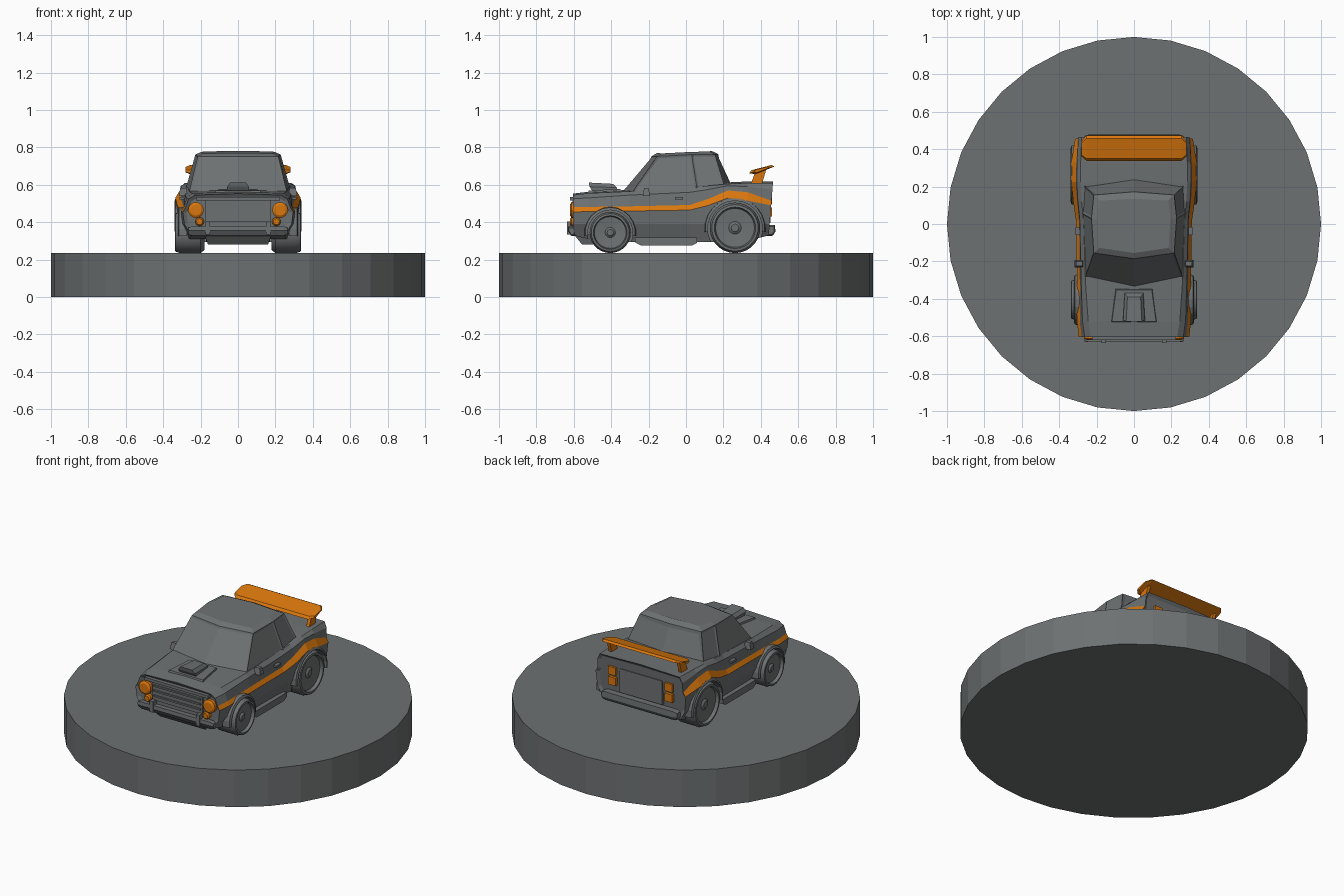
import bpy, bmesh, math
from mathutils import Vector

if "Cube" in bpy.data.objects:
    bpy.data.objects.remove(bpy.data.objects["Cube"])


def material(name, rgb):
    m = bpy.data.materials.new(name)
    m.diffuse_color = (*rgb, 1)
    m.use_nodes = True
    m.node_tree.nodes["Principled BSDF"].inputs["Base Color"].default_value = m.diffuse_color
    return m


GREY = material("stone grey", (0.155, 0.167, 0.170))
ORANGE = material("orange", (0.70, 0.185, 0.004))


def loft(name, rings, mat=GREY, mirror=False, smooth=False, post=None):
    """Skin closed rings of equal length and cap both ends."""
    bm = bmesh.new()
    vs = [[bm.verts.new(p) for p in r] for r in rings]
    n = len(rings[0])
    for a, b in zip(vs, vs[1:]):
        for i in range(n):
            f = bm.faces.new((a[i], a[(i + 1) % n], b[(i + 1) % n], b[i]))
            f.tag = False
    caps = [bm.faces.new(vs[0]), bm.faces.new(vs[-1])]
    bmesh.ops.recalc_face_normals(bm, faces=bm.faces[:])
    bm.faces.ensure_lookup_table()
    if post:
        post(bm, caps, n)
    me = bpy.data.meshes.new(name)
    bm.to_mesh(me)
    bm.free()
    ob = bpy.data.objects.new(name, me)
    bpy.context.collection.objects.link(ob)
    me.materials.append(mat)
    if mirror:
        ob.modifiers.new("mirror", 'MIRROR')
    if smooth:
        bpy.ops.object.select_all(action='DESELECT')
        ob.select_set(True)
        bpy.context.view_layer.objects.active = ob
        bpy.ops.object.shade_smooth_by_angle(angle=math.radians(35))
    return ob


def box(name, x, y, z, mat=GREY, taper=0.0, mirror=False):
    """Box from ranges; taper shrinks the top."""
    def ring(zz, t):
        return [(x[0] + t, y[0] + t, zz), (x[1] - t, y[0] + t, zz),
                (x[1] - t, y[1] - t, zz), (x[0] + t, y[1] - t, zz)]
    return loft(name, [ring(z[0], 0), ring(z[1], taper)], mat, mirror)


def circle_x(x, y, z, r, n=28):
    return [(x, y + r * math.cos(2 * math.pi * i / n), z + r * math.sin(2 * math.pi * i / n)) for i in range(n)]


def circle_y(x, y, z, r, n=16):
    return [(x + r * math.cos(2 * math.pi * i / n), y, z + r * math.sin(2 * math.pi * i / n)) for i in range(n)]


def extrude_x(name, profile, x0, x1, mat=GREY, mirror=False, end=0.02, shrink=0.7):
    """Side profile (y, z) run along x with narrowed ends."""
    cy = sum(p[0] for p in profile) / len(profile)
    cz = sum(p[1] for p in profile) / len(profile)
    def ring(x, s):
        return [(x, cy + (y - cy) * s, cz + (z - cz) * s) for y, z in profile]
    return loft(name, [ring(x0, shrink), ring(x0 + end, 1), ring(x1 - end, 1), ring(x1, shrink)], mat, mirror)


# round display base
loft("display_base", [[(math.sin(math.tau * i / 32), math.cos(math.tau * i / 32), z) for i in range(32)]
                      for z in (0, 0.235)])

# car body: y, half width, stripe bottom, stripe top, shoulder, deck height, deck half width, underside
STATIONS = [
    (-.605, .295, .455, .480, .525, .545, .230, .33),
    (-.520, .305, .457, .482, .530, .555, .245, .31),
    (-.300, .305, .460, .485, .545, .565, .260, .295),
    (.020, .310, .465, .492, .560, .585, .270, .295),
    (.120, .325, .490, .525, .575, .595, .280, .295),
    (.225, .335, .530, .570, .595, .605, .285, .295),
    (.330, .335, .515, .560, .590, .610, .285, .30),
    (.465, .315, .490, .515, .575, .610, .280, .33)]


def body_ring(y, w, sb, st, sh, top, dx, bot):
    x4 = w - 0.6 * (st - sb)
    half = [(0, bot), (w - .045, bot), (w - .008, .39), (w, sb), (x4, st),
            ((x4 + dx) / 2 + .008, sh), (dx, top), (0, top + .008)]
    full = half + [(-x, z) for x, z in half[-2:0:-1]]
    lean = 0.08 if y > .4 else 0
    return [(x, y + lean * (z - .61), z) for x, z in full]


def paint_body(bm, caps, n):
    # the side stripe is one row of the skin on each side
    for i, f in enumerate(bm.faces[:-2]):
        if i % n in (3, 10):
            f.material_index = 1
    # recessed nose and tail panels
    bmesh.ops.inset_individual(bm, faces=caps, thickness=.02, depth=-.012)


body = loft("car_body", [body_ring(*s) for s in STATIONS], post=paint_body)
body.data.materials.append(ORANGE)

# wheels, wheel wells and arch flares: y, radius, outer x of flare
for label, wy, r, fx in (("front", -.405, .110, .322), ("rear", .262, .135, .339)):
    wz = .235 + r
    profile = [(.18, .85), (.20, 1), (.312, 1), (.335, .92), (.337, .82), (.318, .77), (.312, .25), (.322, .15)]
    loft(label + "_wheels", [circle_x(x, wy, wz, r * k) for x, k in profile], mirror=True, smooth=True)
    for s in (1, -1):
        cutter = loft("well_cutter", [circle_x(s * x, wy, wz, r + .012) for x in (.17, .5)])
        mod = body.modifiers.new("wheel well", 'BOOLEAN')
        mod.operation, mod.solver, mod.object = 'DIFFERENCE', 'EXACT', cutter
        bpy.context.view_layer.objects.active = body
        bpy.ops.object.modifier_apply(modifier=mod.name)
        bpy.data.objects.remove(cutter)
    arc = []
    for i in range(13):
        a = math.radians(-8 + 196 * i / 12)
        c, d = math.cos(a), math.sin(a)
        arc.append([(x, wy + q * c, wz + q * d) for x, q in
                    ((fx - .05, r + .010), (fx, r + .010), (fx - .006, r + .024), (fx - .05, r + .030))])
    loft(label + "_arch_flares", arc, mirror=True)


# cabin with recessed windows
def cabin_ring(half):
    return half + [(-x, y, z) for x, y, z in half[-2:0:-1]]


def windows(bm, caps, n):
    low = bm.faces[:n]
    bmesh.ops.inset_region(bm, faces=[low[0], low[7]], thickness=.014, depth=-.004)
    bmesh.ops.inset_region(bm, faces=[low[3], low[4]], thickness=.022, depth=-.004)
    bmesh.ops.inset_individual(bm, faces=[low[i] for i in (1, 2, 5, 6)], thickness=.014, depth=-.005)


loft("cabin", [
    cabin_ring([(0, -.35, .555), (.265, -.295, .55), (.282, .06, .57), (.270, .207, .59), (0, .245, .60)]),
    cabin_ring([(0, -.185, .752), (.215, -.155, .752), (.228, .03, .762), (.215, .155, .762), (0, .172, .764)]),
    cabin_ring([(0, -.155, .770), (.185, -.128, .768), (.195, .03, .776), (.182, .125, .778), (0, .135, .782)]),
], post=windows)

# hood plate and air scoop
loft("hood_plate", [
    [(-.125, -.53, .54), (.125, -.53, .54), (.10, -.345, .56), (-.10, -.345, .56)],
    [(-.118, -.52, .570), (.118, -.52, .570), (.095, -.352, .578), (-.095, -.352, .578)]])
loft("hood_scoop", [
    [(-.058, -.50, .565), (.058, -.50, .565), (.05, -.37, .57), (-.05, -.37, .57)],
    [(-.058, -.515, .590), (.058, -.515, .590), (.05, -.37, .585), (-.05, -.37, .585)],
    [(-.042, -.52, .612), (.042, -.52, .612), (.035, -.39, .605), (-.035, -.39, .605)]])

# nose: grille, slats, lights
box("grille_panel", (-.175, .175), (-.606, -.58), (.40, .525))
for i in range(3):
    z = .425 + .032 * i
    box("grille_slat", (-.165, .165), (-.614, -.60), (z, z + .01))
box("nose_lip", (-.225, .225), (-.62, -.59), (.517, .535))
for label, x, z, r in (("headlights", .225, .465, .042), ("fog_lights", .205, .403, .023)):
    loft(label, [circle_y(x, -.58, z, r), circle_y(x, -.612, z, r), circle_y(x, -.62, z, r * .7)], ORANGE, True)

# bumpers and air dam
extrude_x("front_bumper", [(-.59, .325), (-.615, .328), (-.632, .355), (-.630, .378), (-.60, .378)], -.265, .265)
extrude_x("rear_bumper", [(.42, .325), (.465, .328), (.478, .350), (.476, .385), (.43, .385)], -.265, .265)
loft("air_dam", [
    [(-.16, -.555, .28), (.16, -.555, .28), (.16, -.48, .28), (-.16, -.48, .28)],
    [(-.18, -.60, .335), (.18, -.60, .335), (.18, -.48, .335), (-.18, -.48, .335)]])
for x in (.15,):
    box("bumper_guards", (x, x + .025), (-.636, -.60), (.335, .405), mirror=True)

# tail: lights and centre panel
for z in (.43, .495):
    box("tail_lights", (.172, .225), (.43, .461), (z, z + .05), ORANGE, mirror=True)
box("tail_panel", (-.15, .15), (.42, .453), (.395, .545))

# rear wing and its posts
extrude_x("rear_wing", [(.338, .662), (.35, .678), (.458, .706), (.474, .698), (.37, .657)],
          -.28, .28, ORANGE, end=.025, shrink=.6)
loft("wing_posts", [
    [(x, .345, .60), (x, .405, .60), (x, .43, .685), (x, .37, .668)] for x in (.235, .255)], ORANGE, True)

# side pipes under the doors
loft("side_skirts", [
    [(.24, y0, z), (.30, y0, z), (.30, y1, z), (.24, y1, z)]
    for y0, y1, z in ((-.24, .03, .275), (-.27, .06, .29), (-.275, .06, .318))], mirror=True)

# mirrors and door handles
box("wing_mirrors", (.268, .317), (-.232, -.192), (.54, .582), taper=.008, mirror=True)
box("door_handles", (.29, .312), (-.06, -.015), (.522, .535), mirror=True)
